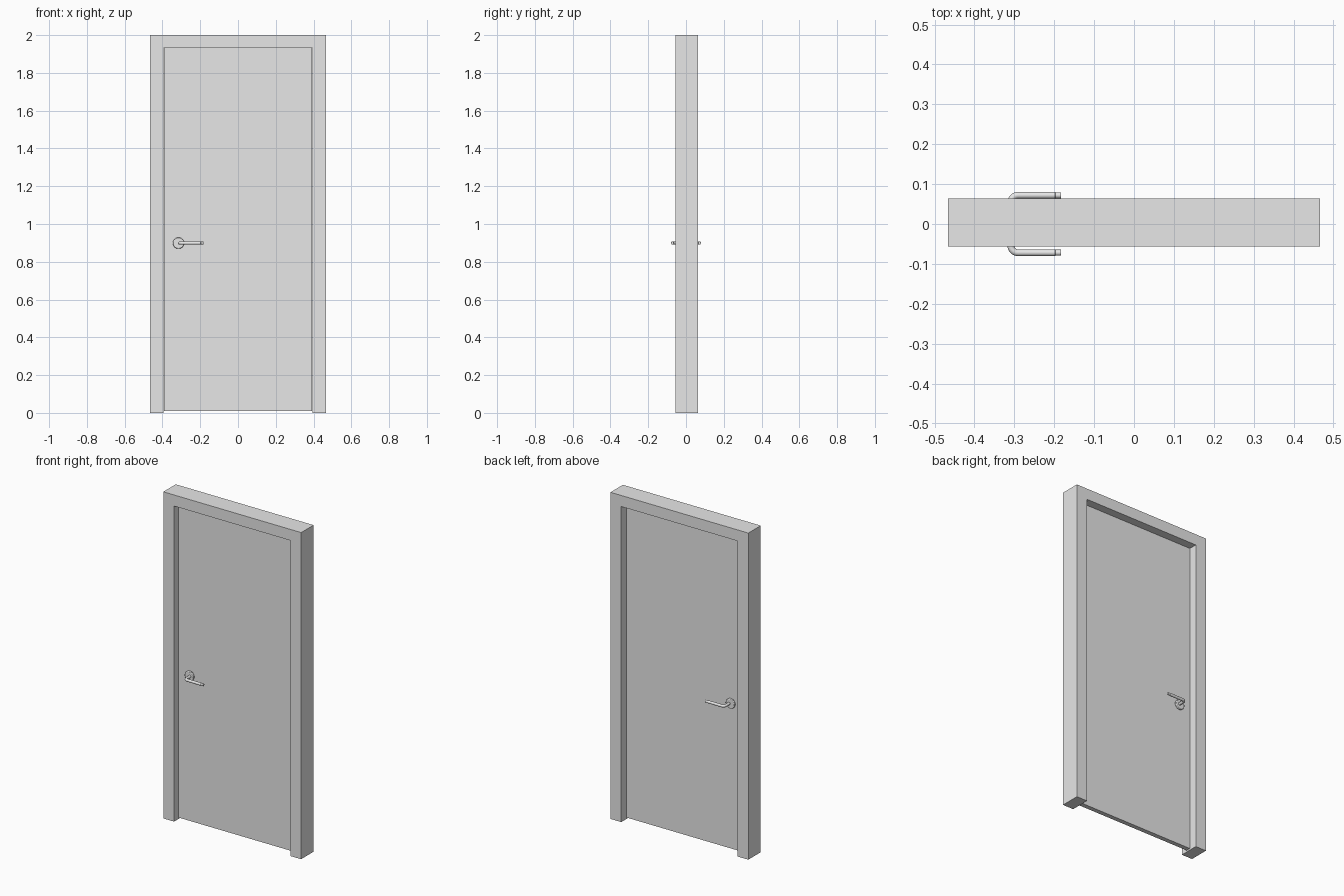
import bpy
import math
from mathutils import Vector

cube = bpy.data.objects.get("Cube")
if cube:
    bpy.data.objects.remove(cube, do_unlink=True)

grey = bpy.data.materials.new("light grey")
grey.use_nodes = True
grey.diffuse_color = (0.8, 0.8, 0.8, 1)
grey.node_tree.nodes["Principled BSDF"].inputs["Base Color"].default_value = (0.8, 0.8, 0.8, 1)

WIDTH, HEIGHT = 0.467, 2.0              # half width and height of the frame
OPEN_X, OPEN_Z = 0.394, 1.932           # half width and top of the opening
FRONT, BACK = -0.056, 0.064             # frame faces
DOOR = 0.014                            # half thickness of the door
HANDLE_X, HANDLE_Z = -0.315, 0.899


def add_mesh(name, verts, faces):
    mesh = bpy.data.meshes.new(name)
    mesh.from_pydata(verts, [], faces)
    mesh.materials.append(grey)
    obj = bpy.data.objects.new(name, mesh)
    bpy.context.collection.objects.link(obj)
    return obj


def extrude_profile(name, profile, y0, y1):
    """Solid from an outline in x and z, counterclockwise seen from the front."""
    n = len(profile)
    verts = [(x, y, z) for y in (y0, y1) for x, z in profile]
    faces = [tuple(range(n)), tuple(reversed(range(n, 2 * n)))]
    faces += [(i, i + n, (i + 1) % n + n, (i + 1) % n) for i in range(n)]
    return add_mesh(name, verts, faces)


def smooth(obj):
    bpy.ops.object.select_all(action="DESELECT")
    obj.select_set(True)
    bpy.context.view_layer.objects.active = obj
    bpy.ops.object.shade_smooth_by_angle(angle=math.radians(40))


def rosette(name, side):
    """Round wall plate with a bevelled rim."""
    bpy.ops.mesh.primitive_cylinder_add(
        vertices=32, radius=0.03, depth=0.012,
        location=(HANDLE_X, side * (DOOR + 0.005), HANDLE_Z),
        rotation=(math.pi / 2, 0, 0))
    obj = bpy.context.object
    obj.name = name
    obj.data.materials.append(grey)
    bevel = obj.modifiers.new("rim", "BEVEL")
    bevel.width, bevel.segments, bevel.limit_method = 0.003, 2, "ANGLE"
    smooth(obj)


def tube(name, path, radii, sides=16):
    """Round tube through points that lie in a horizontal plane."""
    points = [Vector(p) for p in path]
    last = len(points) - 1
    up = Vector((0, 0, 1))
    verts, faces = [], []
    for i, p in enumerate(points):
        along = (points[min(i + 1, last)] - points[max(i - 1, 0)]).normalized()
        across = up.cross(along)
        for k in range(sides):
            a = math.tau * k / sides
            verts.append(p + radii[i] * (across * math.cos(a) + up * math.sin(a)))
    for i in range(last):
        for k in range(sides):
            a, b = i * sides + k, i * sides + (k + 1) % sides
            faces.append((a, b, b + sides, a + sides))
    faces.append(tuple(reversed(range(sides))))
    faces.append(tuple(range(last * sides, (last + 1) * sides)))
    smooth(add_mesh(name, verts, faces))


def lever(name, side):
    """Shank out of the door, a quarter bend, then the grip with a slim end."""
    r, bend, reach = 0.0085, 0.018, 0.072
    start_x = HANDLE_X + 0.006
    path = [(start_x, side * DOOR, HANDLE_Z)]
    for i in range(9):
        a = math.pi / 2 * i / 8
        path.append((start_x + bend * (1 - math.cos(a)),
                     side * (reach - bend + bend * math.sin(a)), HANDLE_Z))
    radii = [r] * len(path)
    for x, radius in ((-0.198, r), (-0.197, r * 0.88), (-0.183, r * 0.88)):
        path.append((x, side * reach, HANDLE_Z))
        radii.append(radius)
    tube(name, path, radii)


# Frame: two jambs and a lintel in one outline
extrude_profile("door_frame", [
    (-WIDTH, 0), (-OPEN_X, 0), (-OPEN_X, OPEN_Z), (OPEN_X, OPEN_Z),
    (OPEN_X, 0), (WIDTH, 0), (WIDTH, HEIGHT), (-WIDTH, HEIGHT)], FRONT, BACK)

# Door leaf, just clear of the floor
edge, top, bottom = OPEN_X - 0.001, OPEN_Z - 0.001, 0.009
extrude_profile("door_leaf", [
    (-edge, bottom), (edge, bottom), (edge, top), (-edge, top)], -DOOR, DOOR)

# Handles on both faces
for label, side in (("front", -1), ("back", 1)):
    rosette(label + "_handle_rosette", side)
    lever(label + "_handle_lever", side)
